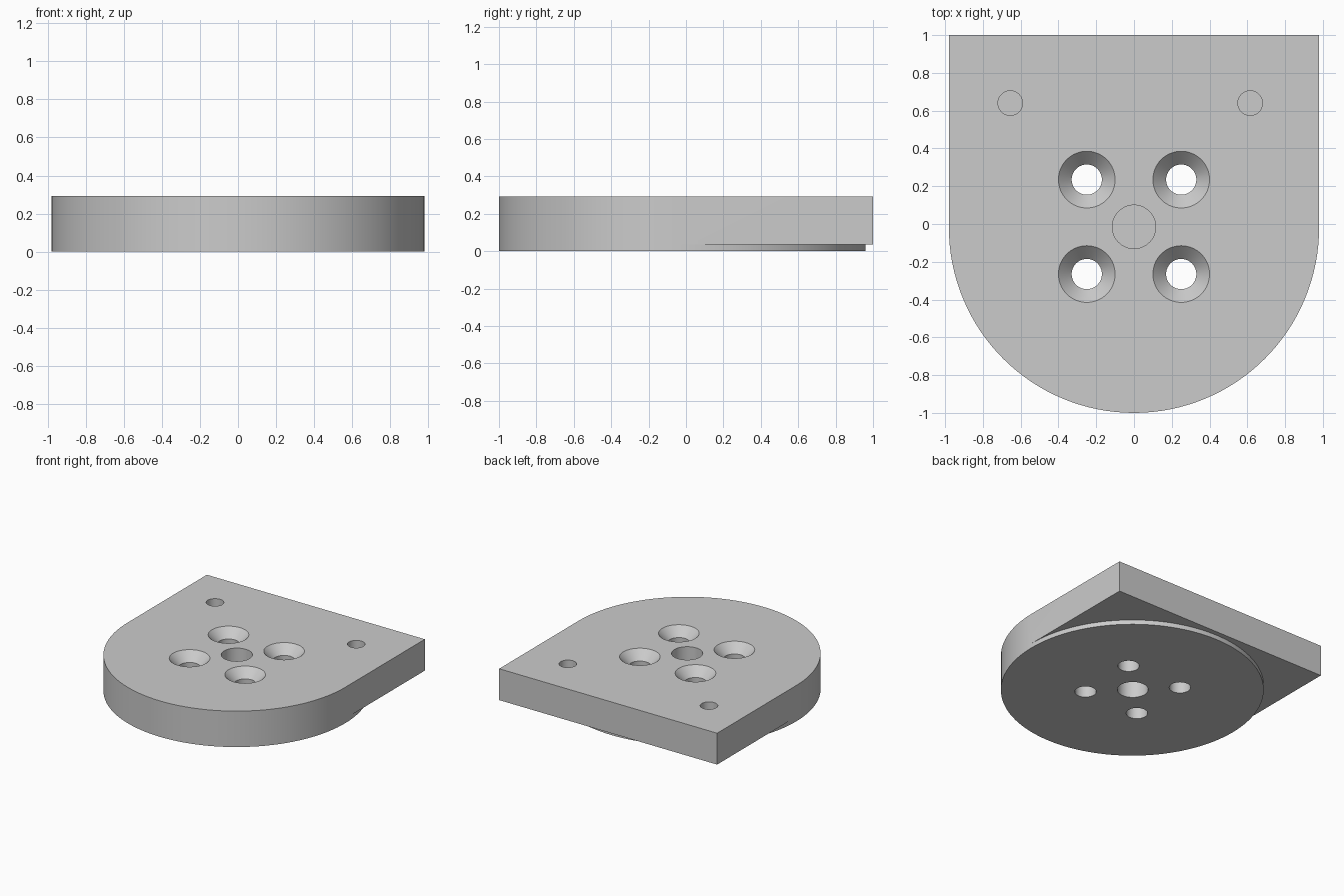
import bpy
import bmesh
from math import pi, sin, cos, radians

cube = bpy.data.objects.get("Cube")
if cube:
    bpy.data.objects.remove(cube, do_unlink=True)

R = 0.98       # disc radius
CY = -0.02     # disc centre in y
BACK = 1.0     # straight rear edge
LEDGE = 0.037  # underside of the square part
TOP = 0.292
HALF = 64      # segments per half circle

gray = bpy.data.materials.new("light_gray")
gray.use_nodes = True
color = (0.6, 0.6, 0.6, 1)
gray.diffuse_color = color
gray.node_tree.nodes["Principled BSDF"].inputs["Base Color"].default_value = color


def make_object(name, bm):
    bmesh.ops.recalc_face_normals(bm, faces=bm.faces)
    mesh = bpy.data.meshes.new(name)
    bm.to_mesh(mesh)
    bm.free()
    mesh.materials.append(gray)
    obj = bpy.data.objects.new(name, mesh)
    bpy.context.collection.objects.link(obj)
    return obj


# Plate: round in front, square behind, standing on a shallow round foot
bm = bmesh.new()


def arc(start, z):
    angles = [start + pi * i / HALF for i in range(HALF + 1)]
    return [bm.verts.new((R * cos(a), CY + R * sin(a), z)) for a in angles]


def wall(low, high):
    for i in range(len(low) - 1):
        bm.faces.new((low[i], low[i + 1], high[i + 1], high[i]))


front_low, front_top = arc(pi, 0), arc(pi, TOP)
back_low, back_ledge = arc(0, 0), arc(0, LEDGE)
corner_low = [bm.verts.new((x, BACK, LEDGE)) for x in (R, -R)]
corner_top = [bm.verts.new((x, BACK, TOP)) for x in (R, -R)]

wall(front_low, front_top)
wall(back_low, back_ledge)
wall([back_ledge[0]] + corner_low + [back_ledge[-1]],
     [front_top[-1]] + corner_top + [front_top[0]])
bm.faces.new(front_top + corner_top)
bm.faces.new(back_ledge + corner_low[::-1])
bm.faces.new(front_low[:-1] + back_low[:-1])
bmesh.ops.remove_doubles(bm, verts=bm.verts, dist=1e-5)

# Split the end wall panels where the ledge meets the round front
for x in (R, -R):
    tangent = [v for v in bm.verts if abs(v.co.x - x) < 1e-4 and abs(v.co.y - CY) < 1e-4]
    low, mid, high = sorted(tangent, key=lambda v: v.co.z)
    panel = [f for f in bm.faces if low in f.verts and high in f.verts][0]
    ring = list(panel.verts)
    i = ring.index(low)
    ring.insert(i + 1 if ring[(i + 1) % len(ring)] == high else i, mid)
    bm.faces.remove(panel)
    bm.faces.new(ring)
    spare = bm.edges.get((low, high))
    if spare and not spare.link_faces:
        bm.edges.remove(spare)
mounting_plate = make_object("mounting_plate", bm)


# Hole cutters: revolved profiles of (radius, height)
def add_hole(bm, x, y, profile, sides=64):
    rings = []
    for r, z in profile:
        rings.append([bm.verts.new((x + r * cos(2 * pi * i / sides),
                                    y + r * sin(2 * pi * i / sides), z))
                      for i in range(sides)])
    for a, b in zip(rings, rings[1:]):
        for i in range(sides):
            j = (i + 1) % sides
            bm.faces.new((a[i], a[j], b[j], b[i]))
    bm.faces.new(rings[0][::-1])
    bm.faces.new(rings[-1])


over = 0.05
bm = bmesh.new()
# Four countersunk screw holes
for x in (-0.25, 0.25):
    for y in (-0.265, 0.235):
        add_hole(bm, x, y, [(0.08, -over), (0.08, TOP - 0.072),
                            (0.15, TOP), (0.15, TOP + over)])
# Central recesses above and below a thin web
add_hole(bm, 0, -0.015, [(0.115, 0.15), (0.115, TOP + over)])
add_hole(bm, 0, -0.015, [(0.115, -over), (0.115, 0.14)])
# Two blind pin holes
for x in (-0.655, 0.615):
    add_hole(bm, x, 0.64, [(0.065, 0.12), (0.065, TOP + over)])
cutter = make_object("hole_cutter", bm)
cutter.hide_render = True

cut = mounting_plate.modifiers.new("holes", "BOOLEAN")
cut.operation = "DIFFERENCE"
cut.solver = "EXACT"
cut.object = cutter

bpy.ops.object.select_all(action="DESELECT")
mounting_plate.select_set(True)
bpy.context.view_layer.objects.active = mounting_plate
bpy.ops.object.modifier_apply(modifier=cut.name)
bpy.data.objects.remove(cutter, do_unlink=True)
bpy.ops.object.shade_smooth_by_angle(angle=radians(30))
